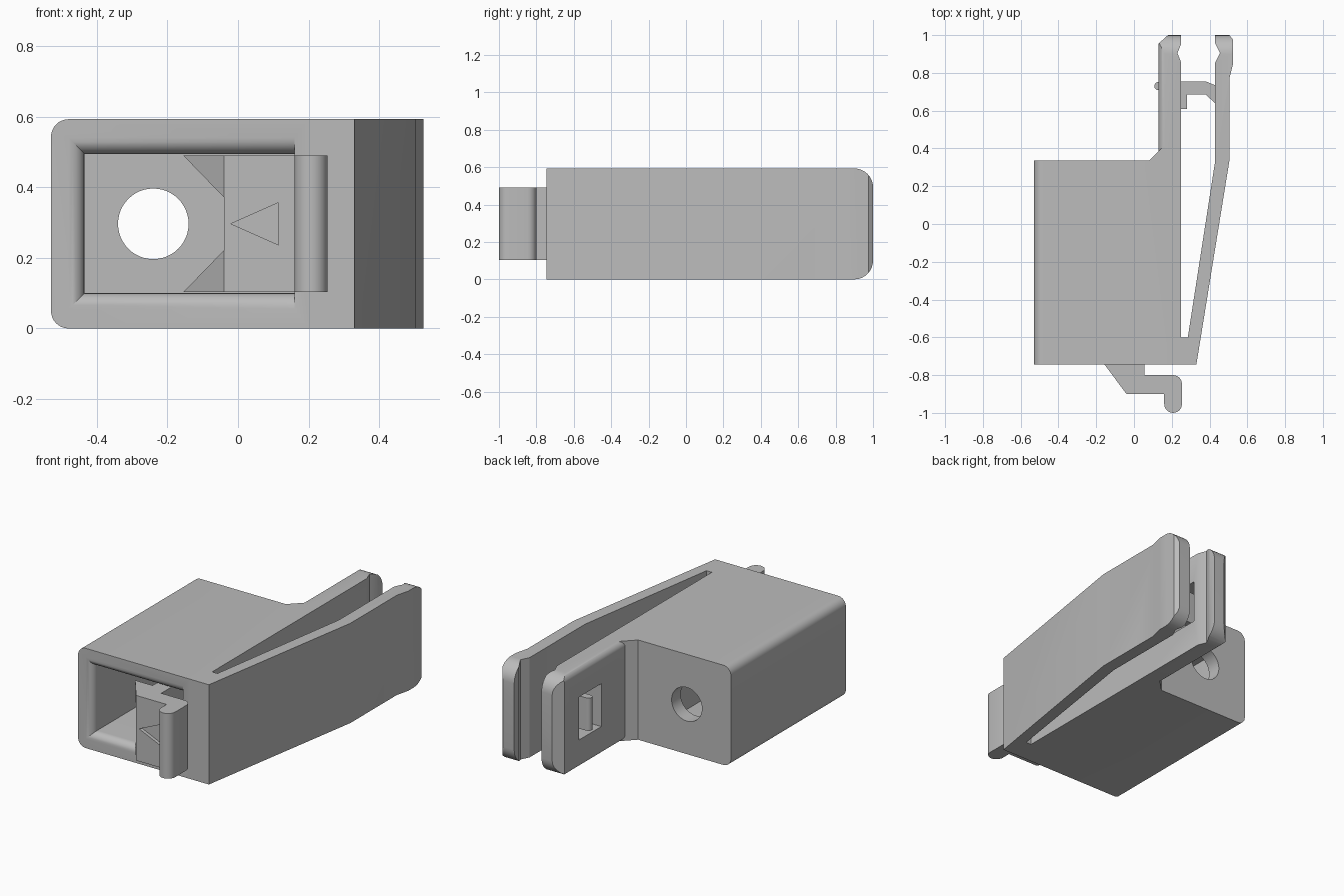
import bpy, bmesh, math
from mathutils import Vector

cube = bpy.data.objects.get("Cube")
if cube:
    bpy.data.objects.remove(cube, do_unlink=True)

grey = bpy.data.materials.new("plastic_grey")
grey.use_nodes = True
colour = (0.5, 0.5, 0.5, 1)
grey.diffuse_color = colour
grey.node_tree.nodes["Principled BSDF"].inputs["Base Color"].default_value = colour

H = 0.593            # overall height
MID = H / 2
FRONT, BACK = -0.745, 0.335


def make_object(name, bm):
    bmesh.ops.recalc_face_normals(bm, faces=bm.faces)
    mesh = bpy.data.meshes.new(name)
    bm.to_mesh(mesh)
    bm.free()
    mesh.materials.append(grey)
    obj = bpy.data.objects.new(name, mesh)
    bpy.context.collection.objects.link(obj)
    return obj


def loft(name, rings):
    """Skin a list of matching rings and cap both ends."""
    bm = bmesh.new()
    loops = [[bm.verts.new(p) for p in ring] for ring in rings]
    n = len(loops[0])
    for a, b in zip(loops, loops[1:]):
        for i in range(n):
            bm.faces.new((a[i], a[(i + 1) % n], b[(i + 1) % n], b[i]))
    bm.faces.new(loops[0])
    bm.faces.new(loops[-1])
    return make_object(name, bm)


def prism(name, pts, axis, a, b):
    """Extrude a flat outline along an axis from a to b."""
    place = {"x": lambda u, v, w: (w, u, v),
             "y": lambda u, v, w: (u, w, v),
             "z": lambda u, v, w: (u, v, w)}[axis]
    return loft(name, [[place(u, v, w) for u, v in pts] for w in (a, b)])


def arc(cx, cy, r, start, end, steps=8):
    angles = [math.radians(start + (end - start) * i / steps) for i in range(steps + 1)]
    return [(cx + r * math.cos(t), cy + r * math.sin(t)) for t in angles]


def boolean(target, tool, operation):
    mod = target.modifiers.new(operation.lower(), "BOOLEAN")
    mod.operation, mod.solver, mod.object = operation, "EXACT", tool
    bpy.context.view_layer.update()
    graph = bpy.context.evaluated_depsgraph_get()
    mesh = bpy.data.meshes.new_from_object(target.evaluated_get(graph))
    target.modifiers.clear()
    target.data = mesh
    bpy.data.objects.remove(tool, do_unlink=True)


def rounded_left(x0, x1, r):
    """Cross-section with both corners on the right-hand side rounded."""
    return [(x1, 0), (x1, H)] + arc(x0 + r, H - r, r, 90, 180) + arc(x0 + r, r, r, 180, 270)


def rounded_end():
    """Side outline that rounds the tips of the clip jaws."""
    r = 0.1
    return [(-0.9, H), (-0.9, 0)] + arc(1 - r, r, r, -90, 0) + arc(1 - r, H - r, r, 0, 90)


# Housing with rounded outer edges
housing = prism("housing", rounded_left(-0.53, 0.25, 0.05), "y", FRONT, BACK)

# Fixed jaw, with a web that joins it to the housing
fixed = prism("fixed_jaw", [(0.13, 0.3), (0.25, 0.3), (0.25, 0.855), (0.23, 0.905), (0.25, 0.955),
                            (0.25, 1), (0.18, 1), (0.13, 0.955)], "z", 0, H)
boolean(fixed, prism("round", rounded_left(0.13, 0.4, 0.035), "y", 0, 1.2), "INTERSECT")
boolean(fixed, prism("round", rounded_end(), "x", 0, 0.6), "INTERSECT")
window = [(0.61, 0.17), (0.82, 0.17), (0.82, 0.425), (0.61, 0.425)]
boolean(fixed, prism("window", window, "x", 0, 0.6), "DIFFERENCE")
web = prism("web", [(0.08, BACK), (0.08, 0.3), (0.17, 0.3), (0.17, 0.41), (0.155, 0.41)], "z", 0, H)

# Springy jaw that hinges at the front
spring = prism("spring_jaw", [(0.2, FRONT), (0.33, FRONT), (0.505, 0.335), (0.505, 0.77), (0.525, 0.85),
                              (0.525, 0.975), (0.505, 1), (0.43, 1), (0.43, 0.955), (0.455, 0.905),
                              (0.43, 0.855), (0.43, 0.335), (0.285, -0.6), (0.2, -0.6)], "z", 0, H)
boolean(spring, prism("round", rounded_end(), "x", 0, 0.6), "INTERSECT")
for part in (web, fixed, spring):
    boolean(housing, part, "UNION")

# Pocket with flared mouth, open to the front
X0, X1, Z0, Z1, R = -0.435, 0.16, 0.1, 0.495, 0.045
mouth = [(FRONT - 0.02, R)]
mouth += [(FRONT + R * math.sin(t), R * (1 - math.cos(t)))
          for t in (math.radians(90 * i / 6) for i in range(7))]
mouth = [(FRONT - 0.02, R)] + [(FRONT + R - R * math.cos(t), R - R * math.sin(t))
                               for t in (math.radians(15 * i) for i in range(7))] + [(0.25, 0)]
pocket = loft("pocket", [[(X0 - o, y, Z0 - o), (X1, y, Z0 - o), (X1, y, Z1 + o), (X0 - o, y, Z1 + o)]
                         for y, o in mouth])
boolean(housing, pocket, "DIFFERENCE")

# Round hole through the back wall
hole = arc(-0.24, MID, 0.1, 0, 360, 48)[:-1]
boolean(housing, prism("hole", hole, "y", 0.1, 0.5), "DIFFERENCE")

# Release lever: leaf inside the pocket, bent finger tab outside
lever_outline = [(-0.04, 0.26), (-0.04, -0.9), (0.16, -0.9)]
lever_outline += arc(0.207, -0.953, 0.047, 180, 360, 12)
lever_outline += arc(0.207, -0.847, 0.047, 0, 90, 6)
lever_outline += [(0.055, -0.8), (0.055, 0.26)]
lever = prism("release_lever", lever_outline, "z", 0.103, 0.49)
arrow = [(-0.02, MID), (0.115, MID + 0.06), (0.115, MID - 0.06)]
boolean(lever, prism("arrow", arrow, "y", -0.95, -0.88), "DIFFERENCE")

# Sloping gussets above and below the hole
gussets = []
for side in (1, -1):
    bm = bmesh.new()
    outer, inner = MID + side * 0.1935, MID + side * 0.075
    for p in [(-0.04, -0.9, outer), (-0.04, -0.9, inner), (-0.155, FRONT, outer),
              (-0.04, FRONT, outer), (-0.04, FRONT, inner)]:
        bm.verts.new(Vector(p))
    bmesh.ops.convex_hull(bm, input=bm.verts)
    gussets.append(make_object("upper_gusset" if side > 0 else "lower_gusset", bm))

# Latch hook between the jaws, with its nub through the window
hook = prism("latch_hook", arc(0.13, 0.73, 0.022, 90, 270) +
             [(0.25, 0.708), (0.25, 0.61), (0.28, 0.61), (0.28, 0.685), (0.38, 0.685), (0.44, 0.63),
              (0.44, 0.73), (0.38, 0.755), (0.25, 0.755)], "z", 0.2, 0.395)

# Smooth the rounded parts, keep the edges crisp
bpy.ops.object.select_all(action="DESELECT")
for obj in [housing, lever, hook] + gussets:
    obj.select_set(True)
bpy.context.view_layer.objects.active = housing
bpy.ops.object.shade_smooth_by_angle(angle=math.radians(25))
